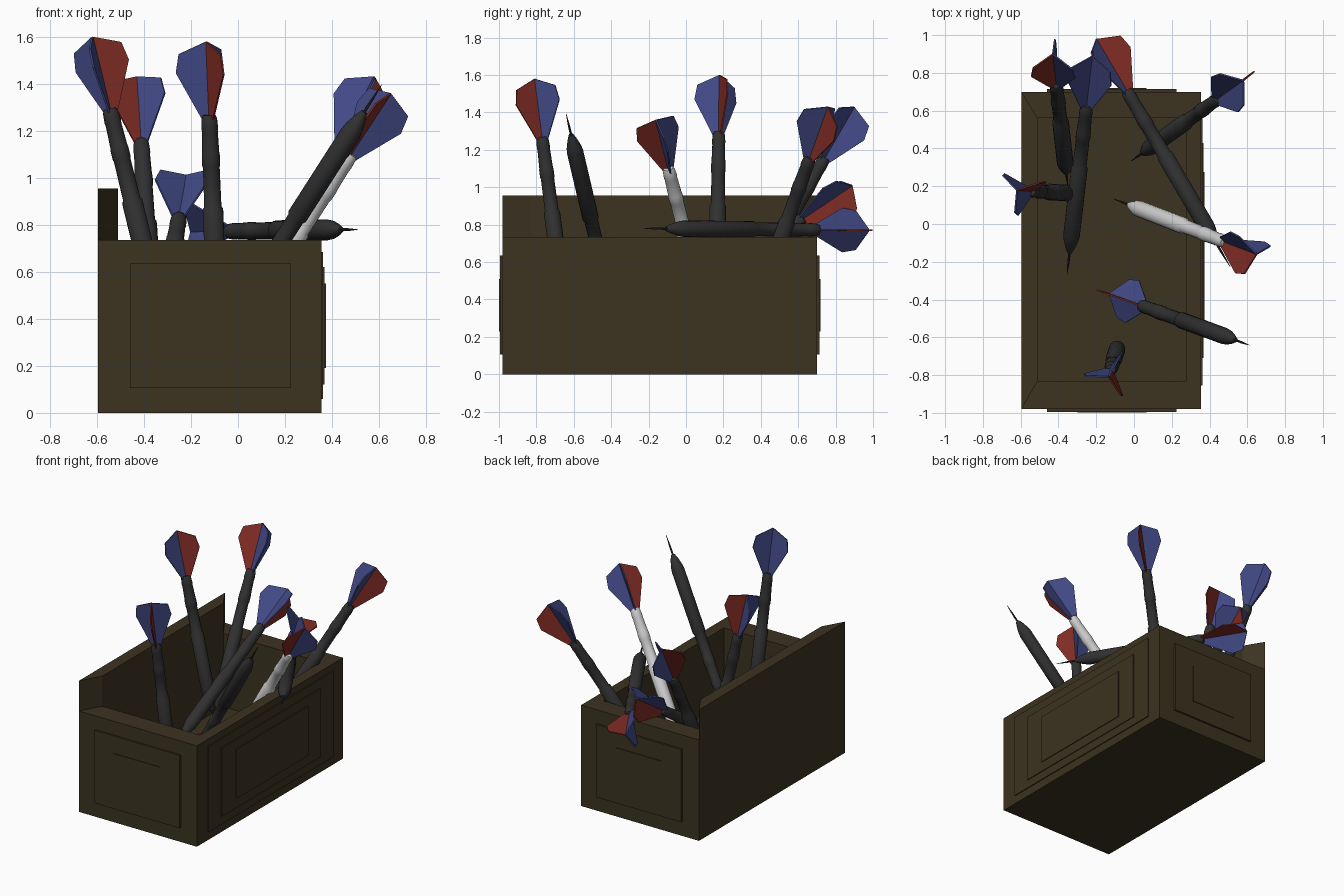
import bpy, bmesh, math
from mathutils import Vector, Matrix

if "Cube" in bpy.data.objects:
    bpy.data.objects.remove(bpy.data.objects["Cube"])


def material(name, rgb):
    m = bpy.data.materials.new(name)
    m.diffuse_color = (*rgb, 1)
    m.use_nodes = True
    m.node_tree.nodes["Principled BSDF"].inputs["Base Color"].default_value = m.diffuse_color
    return m


WOOD = material("dark_wood", (0.045, 0.033, 0.015))
BLACK = material("black", (0.03, 0.03, 0.03))
WHITE = material("white", (0.65, 0.65, 0.65))
BLUE = material("blue", (0.055, 0.068, 0.24))
RED = material("red", (0.22, 0.025, 0.018))


def make(name, bm, mat, matrix=None):
    bmesh.ops.recalc_face_normals(bm, faces=bm.faces[:])
    me = bpy.data.meshes.new(name)
    bm.to_mesh(me)
    bm.free()
    me.materials.append(mat)
    ob = bpy.data.objects.new(name, me)
    if matrix:
        ob.matrix_world = matrix
    bpy.context.collection.objects.link(ob)
    return ob


def prism(name, pts, offset, mat, matrix=None):
    """Extrude a flat polygon along an offset."""
    bm = bmesh.new()
    f = bm.faces.new([bm.verts.new(p) for p in pts])
    r = bmesh.ops.extrude_face_region(bm, geom=[f])
    vs = [g for g in r["geom"] if isinstance(g, bmesh.types.BMVert)]
    bmesh.ops.translate(bm, verts=vs, vec=offset)
    # the source face stays as the base cap
    return make(name, bm, mat, matrix)


def block(name, lo, hi, mat):
    pts = [(lo[0], lo[1], lo[2]), (hi[0], lo[1], lo[2]), (hi[0], hi[1], lo[2]), (lo[0], hi[1], lo[2])]
    return prism(name, pts, (0, 0, hi[2] - lo[2]), mat)


# Box: four mitred walls, the left one taller, and a raised floor
X0, X1, Y0, Y1 = -0.595, 0.355, -0.98, 0.70
outer = [(X0, Y0), (X1, Y0), (X1, Y1), (X0, Y1)]
inner = [(-0.51, -0.83), (0.275, -0.83), (0.275, 0.56), (-0.51, 0.56)]
for i, (side, h) in enumerate((("front", 0.735), ("right", 0.735), ("back", 0.735), ("left", 0.955))):
    j = (i + 1) % 4
    plan = [(*p, 0) for p in (outer[i], outer[j], inner[j], inner[i])]
    prism(side + "_wall", plan, (0, 0, h), WOOD)
block("box_floor", (-0.52, -0.84, 0), (0.285, 0.57, 0.2), WOOD)

# Stepped panels on the front, back and right faces
for x0, x1, z0, z1, d in ((-0.46, 0.225, 0.105, 0.635, 0.014), (-0.30, 0.065, 0.23, 0.51, 0.019)):
    block("front_panel", (x0, Y0 - d, z0), (x1, Y0 + 0.01, z1), WOOD)
    block("back_panel", (x0, Y1 - 0.01, z0), (x1, Y1 + d, z1), WOOD)
for y0, y1, z0, z1, d in ((-0.855, 0.58, 0.06, 0.685, 0.007),
                          (-0.71, 0.43, 0.12, 0.62, 0.013),
                          (-0.55, 0.275, 0.19, 0.55, 0.019)):
    block("right_panel", (X1 - 0.01, y0, z0), (X1 + d, y1, z1), WOOD)


def lathe(name, profile, mat, matrix, sides=16):
    """Turn (radius, distance from tail) points around the dart axis."""
    bm = bmesh.new()
    rings = []
    for r, s in profile:
        rings.append([bm.verts.new((r * math.cos(2 * math.pi * k / sides),
                                    r * math.sin(2 * math.pi * k / sides), s)) for k in range(sides)])
    for a, b in zip(rings, rings[1:]):
        for k in range(sides):
            n = (k + 1) % sides
            bm.faces.new((a[k], a[n], b[n], b[k]))
    bm.faces.new(rings[0])
    bm.faces.new(rings[-1])
    ob = make(name, bm, mat, matrix)
    bpy.ops.object.select_all(action='DESELECT')
    ob.select_set(True)
    bpy.context.view_layer.objects.active = ob
    bpy.ops.object.shade_smooth_by_angle(angle=math.radians(35))
    return ob


BODY = [(0.026, 0.315), (0.033, 0.33), (0.036, 0.37), (0.034, 0.385), (0.037, 0.48), (0.039, 0.49),
        (0.039, 0.53), (0.036, 0.54), (0.037, 0.71), (0.044, 0.72), (0.044, 1.15), (0.040, 1.18),
        (0.027, 1.225), (0.013, 1.26)]
NEEDLE = [(0.007, 1.25), (0.006, 1.32), (0.001, 1.40)]
VANE = [(0, 0), (0.12, 0.05), (0.135, 0.13), (0.028, 0.34), (0, 0.34)]


def dart(tail, tip, red_dir, mat=BLACK):
    """Local z runs tail to tip, local x follows the red vane."""
    tail = Vector(tail)
    z = (Vector(tip) - tail).normalized()
    x = Vector(red_dir)
    x = (x - z * x.dot(z)).normalized()
    y = z.cross(x)
    m = Matrix((x, y, z)).transposed().to_4x4()
    m.translation = tail
    lathe("dart_body", BODY, mat, m)
    lathe("dart_needle", NEEDLE, BLACK, m, 8)
    for k in range(3):
        turn = m @ Matrix.Rotation(k * 2 * math.pi / 3, 4, 'Z')
        prism("dart_vane", [(r, -0.004, s) for r, s in VANE], (0, 0.008, 0), BLUE if k else RED, turn)


# Darts: tail, tip, direction of the red vane
dart((-0.135, -0.81, 1.58), (-0.08, -0.63, 0.20), (0.5, -0.85, 0))
dart((-0.62, 0.18, 1.60), (-0.29, 0.16, 0.24), (0.9, 0.3, 0))
dart((-0.43, 0.90, 1.43), (-0.35, 0.20, 0.22), (-0.87, -0.5, 0))
dart((0.58, 0.76, 1.43), (-0.02, 0.33, 0.23), (0.57, 0.44, 0))
dart((-0.22, 0.89, 1.01), (-0.355, -0.27, 0.23), (0, 0, -1))
dart((0.65, -0.16, 1.36), (-0.10, 0.13, 0.22), (-0.3, -1, 0), WHITE)
dart((-0.13, -0.37, 0.24), (0.62, -0.645, 1.41), (-0.9, 0.3, 0))
dart((-0.20, 0.98, 0.77), (0.505, -0.22, 0.78), (0.86, 0.5, 0))
